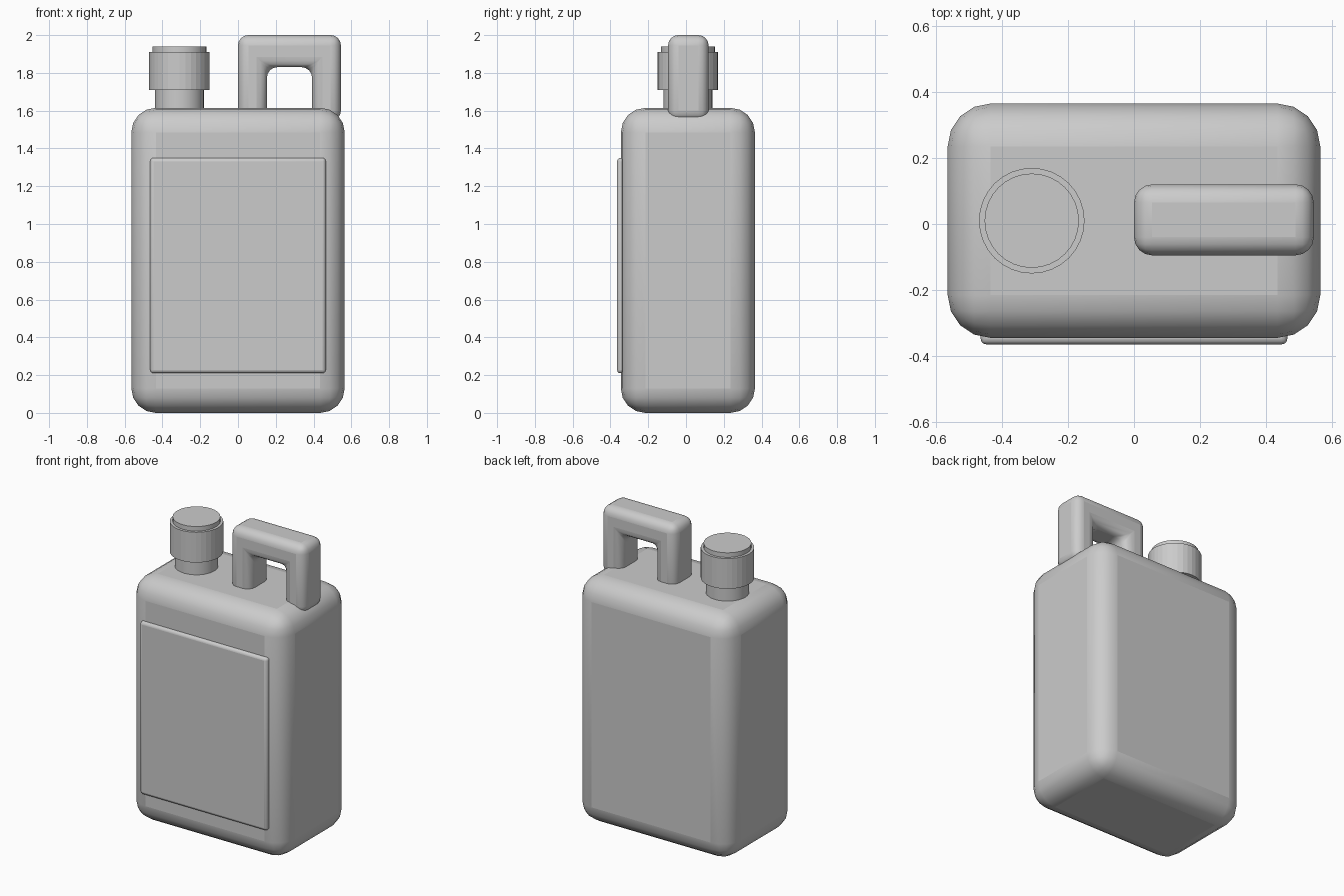
import bpy
import bmesh
import math
from mathutils import Matrix, Vector

cube = bpy.data.objects.get("Cube")
if cube:
    bpy.data.objects.remove(cube, do_unlink=True)

grey = bpy.data.materials.new("light grey")
grey.use_nodes = True
colour = (0.6, 0.6, 0.6, 1)
grey.diffuse_color = colour
grey.node_tree.nodes["Principled BSDF"].inputs["Base Color"].default_value = colour

MID_Y = 0.01


def finish(bm, name, bevel=0, segments=3, angle=35):
    """Turn a bmesh into a bevelled, shaded object."""
    bmesh.ops.recalc_face_normals(bm, faces=bm.faces)
    mesh = bpy.data.meshes.new(name)
    bm.to_mesh(mesh)
    bm.free()
    obj = bpy.data.objects.new(name, mesh)
    bpy.context.collection.objects.link(obj)
    mesh.materials.append(grey)
    if bevel:
        mod = obj.modifiers.new("Rounded edges", "BEVEL")
        mod.width = bevel
        mod.segments = segments
        mod.limit_method = "ANGLE"
        mod.use_clamp_overlap = False
    bpy.ops.object.select_all(action="DESELECT")
    obj.select_set(True)
    bpy.context.view_layer.objects.active = obj
    bpy.ops.object.shade_smooth_by_angle(angle=math.radians(angle))
    return obj


def box(name, low, high, bevel, segments):
    low, high = Vector(low), Vector(high)
    bm = bmesh.new()
    place = Matrix.Translation((low + high) / 2) @ Matrix.Diagonal((high - low).to_4d())
    place[3][3] = 1
    bmesh.ops.create_cube(bm, size=1, matrix=place)
    return finish(bm, name, bevel, segments)


def cylinder(name, radius, bottom, top, sides, angle=35):
    bm = bmesh.new()
    place = Matrix.Translation((-0.31, MID_Y, (bottom + top) / 2))
    bmesh.ops.create_cone(bm, cap_ends=True, segments=sides, radius1=radius,
                          radius2=radius, depth=top - bottom, matrix=place)
    return finish(bm, name, angle=angle)


# Container body and raised front panel
box("body", (-0.565, -0.345, 0), (0.565, 0.365, 1.615), 0.13, 4)
box("front_panel", (-0.465, -0.365, 0.21), (0.465, -0.3, 1.35), 0.018, 3)

# Spout neck and screw cap
cylinder("neck", 0.13, 1.55, 1.72, 32)
cylinder("cap", 0.16, 1.71, 1.91, 32, angle=5)
cylinder("cap_top", 0.143, 1.9, 1.94, 32)

# Arched carrying handle, extruded from its outline
outline = [(0, 1.545), (0, 2), (0.545, 2), (0.545, 1.545),
           (0.392, 1.545), (0.392, 1.83), (0.153, 1.83), (0.153, 1.545)]
bm = bmesh.new()
front = bm.faces.new([bm.verts.new((x, -0.095, z)) for x, z in outline])
back = bmesh.ops.extrude_face_region(bm, geom=[front])
bmesh.ops.translate(bm, vec=(0, 0.215, 0),
                    verts=[v for v in back["geom"] if isinstance(v, bmesh.types.BMVert)])
finish(bm, "handle", 0.055, 4)
